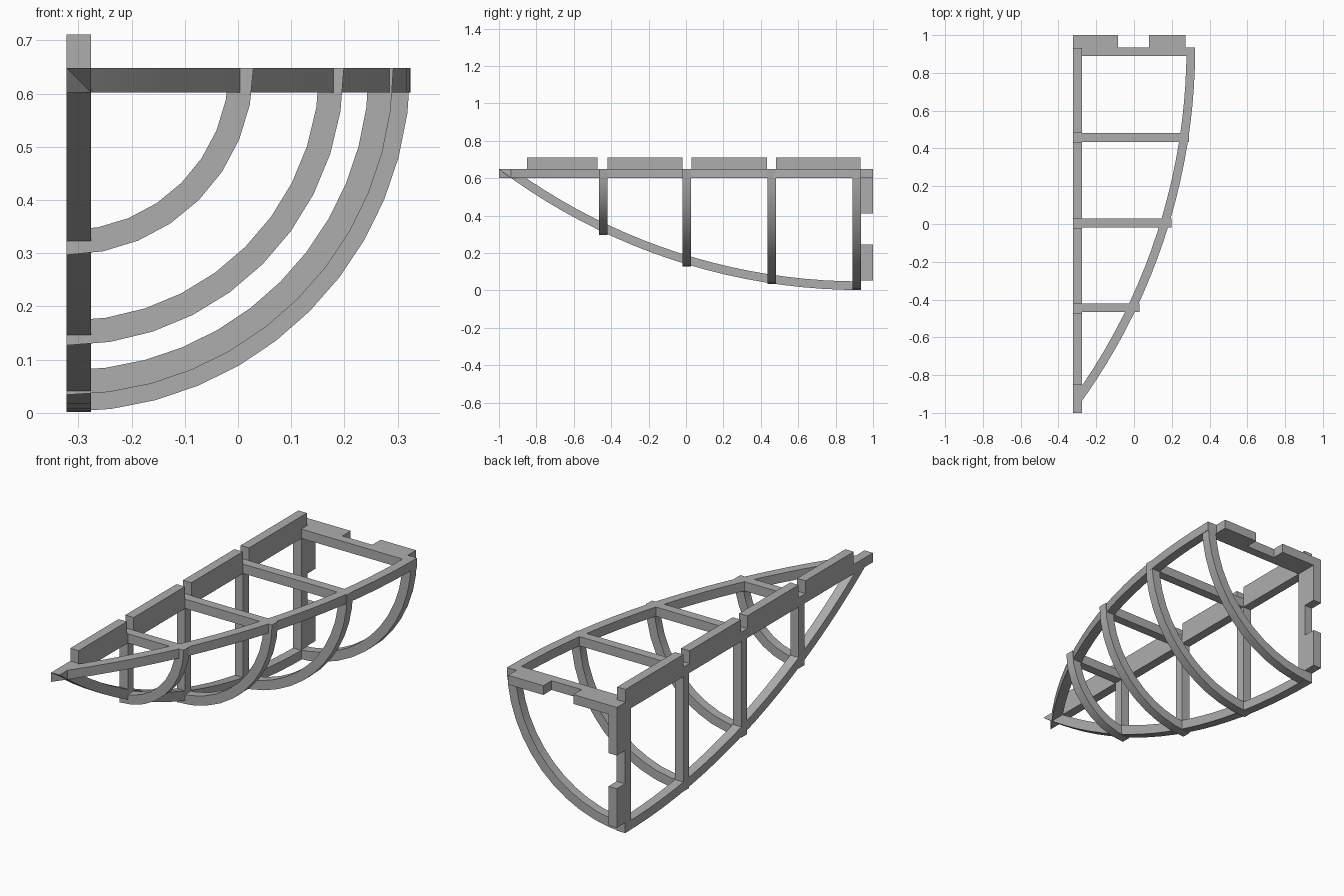
import bpy, bmesh, math

if "Cube" in bpy.data.objects:
    bpy.data.objects.remove(bpy.data.objects["Cube"], do_unlink=True)

grey = bpy.data.materials.new("plain grey")
grey.use_nodes = True
grey.diffuse_color = (0.42, 0.42, 0.42, 1)
grey.node_tree.nodes["Principled BSDF"].inputs["Base Color"].default_value = grey.diffuse_color

X0, TOP, T = -0.322, 0.648, 0.046      # corner axis of the frame, bar thickness
X1, Z1 = X0 + T, TOP - T
R_MAX, BACK, BOW = 0.646, 0.935, -1.0  # widest rib radius, rear face, tip


def finish(name, bm):
    bmesh.ops.recalc_face_normals(bm, faces=bm.faces)
    mesh = bpy.data.meshes.new(name)
    bm.to_mesh(mesh)
    bm.free()
    mesh.materials.append(grey)
    obj = bpy.data.objects.new(name, mesh)
    bpy.context.collection.objects.link(obj)
    return obj


def box(name, xs, ys, zs):
    bm = bmesh.new()
    bmesh.ops.create_cube(bm, size=1)
    for v in bm.verts:
        v.co = [r[0] if c < 0 else r[1] for c, r in zip(v.co, (xs, ys, zs))]
    return finish(name, bm)


def curved_bar(name, outer, inner, place, a, b):
    """Solid strip between two matching 2D curves, from depth a to depth b."""
    bm = bmesh.new()
    rings = [[bm.verts.new(place(*p, d)) for p, d in ((o, a), (o, b), (i, b), (i, a))]
             for o, i in zip(outer, inner)]
    for r, s in zip(rings, rings[1:]):
        for k in range(4):
            n = (k + 1) % 4
            bm.faces.new((r[k], r[n], s[n], s[k]))
    bm.faces.new(rings[0])
    bm.faces.new(rings[-1])
    obj = finish(name, bm)
    bpy.ops.object.select_all(action='DESELECT')
    obj.select_set(True)
    bpy.context.view_layer.objects.active = obj
    bpy.ops.object.shade_smooth_by_angle(angle=math.radians(30))


def quarter(r, n):
    return [(r * math.cos(k * math.pi / 2 / n), r * math.sin(k * math.pi / 2 / n))
            for k in range(n + 1)]


def hull_curve(inset, n=20):
    """Arc of (distance from axis, y), running from the rear to the bow."""
    d = BACK - BOW
    big = (d * d + R_MAX * R_MAX) / (2 * R_MAX)
    rad = big - inset
    end = math.acos((big - R_MAX) / rad)
    return [(R_MAX - big + rad * math.cos(end * k / n), BACK - rad * math.sin(end * k / n))
            for k in range(n + 1)]


# Straight spine along the top corner
box("spine", (X0, X1), (-0.93, 1.0), (Z1, TOP))

# Curved side rail and curved keel share one profile
outer, inner = hull_curve(0), hull_curve(T)
curved_bar("side_rail", outer, inner, lambda r, y, d: (X0 + r, y, d), Z1, TOP)
curved_bar("keel", outer, inner, lambda r, y, d: (d, y, TOP - r), X0, X1)

# Four ribs: quarter ring, deck beam and upright post
ribs = [(-0.42, 0.351, 8), (0.028, 0.521, 10), (0.481, 0.614, 12), (BACK, R_MAX, 12)]
for i, (y, r, n) in enumerate(ribs, 1):
    curved_bar(f"rib_arc_{i}", quarter(r, n), quarter(r - T, n),
               lambda u, v, d: (X0 + u, d, TOP - v), y - T, y)
    box(f"deck_beam_{i}", (X0, X0 + r - T * 0.3), (y - T, y), (Z1, TOP))
    box(f"post_{i}", (X0, X1), (y - T, y), (TOP - r + T * 0.3, TOP))

# Raised fins on the spine, with a slot at each rib
for i, span in enumerate([(-0.85, -0.473), (-0.42, -0.02), (0.03, 0.432), (0.481, 0.932)], 1):
    box(f"top_fin_{i}", (X0, X1), span, (TOP, 0.711))

# Joining tabs on the rear, along the deck beam and down the post
for i, (a, b) in enumerate([(0, 0.238), (0.402, 0.595)], 1):
    box(f"rear_deck_tab_{i}", (X0 + a, X0 + b), (BACK, 1.0), (Z1, TOP))
    box(f"rear_post_tab_{i}", (X0, X1), (BACK, 1.0), (TOP - b, TOP - a))
